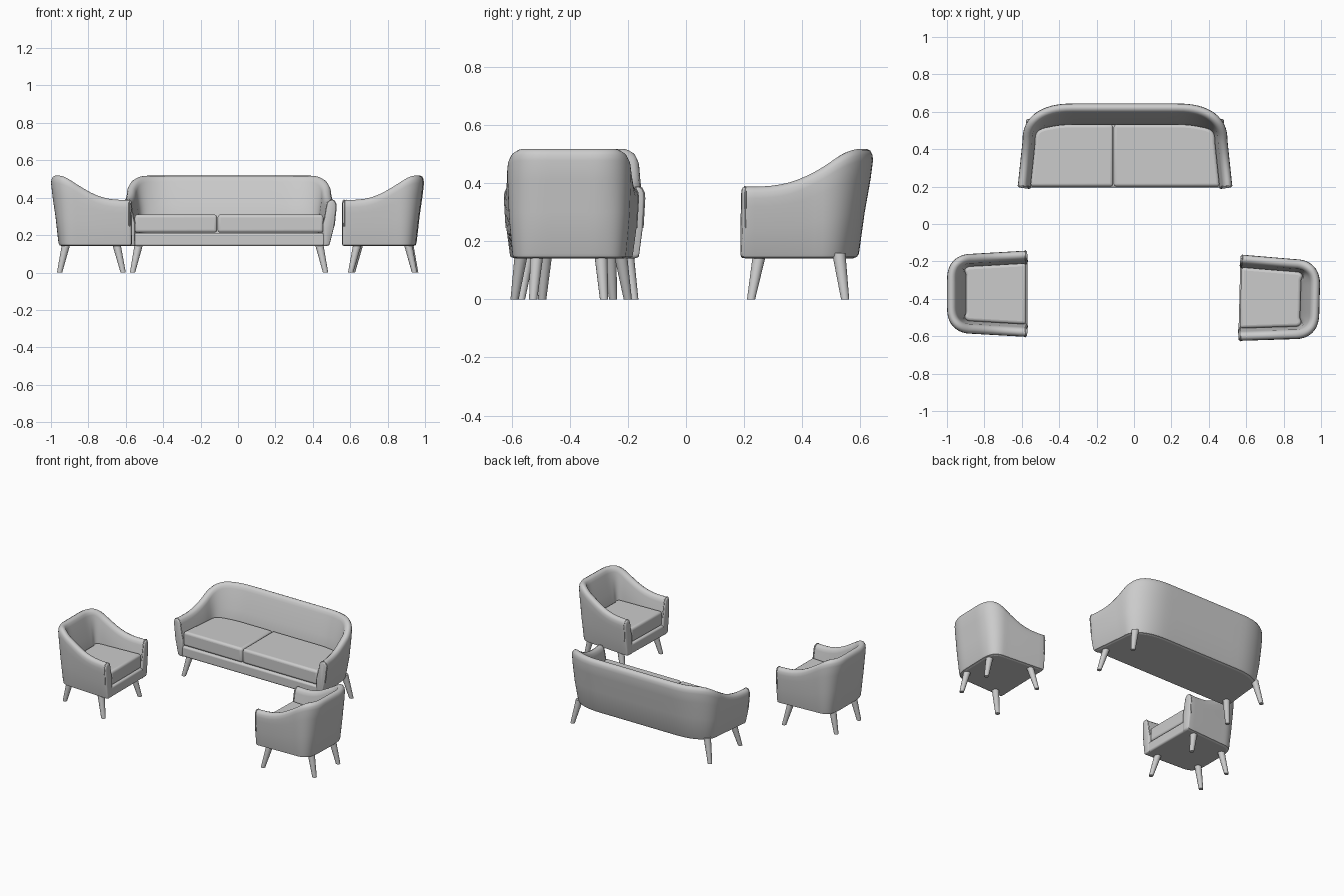
import bpy, bmesh, math
from mathutils import Vector, Matrix

if "Cube" in bpy.data.objects:
    bpy.data.objects.remove(bpy.data.objects["Cube"], do_unlink=True)

grey = bpy.data.materials.new("soft_grey")
grey.use_nodes = True
grey.diffuse_color = (0.6, 0.6, 0.6, 1)
grey.node_tree.nodes["Principled BSDF"].inputs["Base Color"].default_value = (0.6, 0.6, 0.6, 1)

FLOOR = 0.142   # underside of the upholstery
SEAT = 0.212    # top of the base rail


def finish(name, bm, place, bevel=0.0):
    """Turn a bmesh into a placed, smooth shaded object."""
    bmesh.ops.recalc_face_normals(bm, faces=bm.faces)
    mesh = bpy.data.meshes.new(name)
    bm.to_mesh(mesh)
    bm.free()
    obj = bpy.data.objects.new(name, mesh)
    bpy.context.collection.objects.link(obj)
    mesh.materials.append(grey)
    obj.matrix_world = place
    if bevel:
        mod = obj.modifiers.new("round_edges", 'BEVEL')
        mod.width, mod.segments = bevel, 4
        mod.limit_method, mod.angle_limit = 'ANGLE', math.radians(40)
    bpy.ops.object.select_all(action='DESELECT')
    bpy.context.view_layer.objects.active = obj
    obj.select_set(True)
    bpy.ops.object.shade_smooth_by_angle(angle=math.radians(40))
    return obj


def plan_path(half, depth, taper, rx, ry):
    """U-shaped outline from one arm front round the back to the other."""
    front, back = -depth / 2, depth / 2
    side = half - taper
    pts = []
    for i in range(8):
        k = i / 8
        pts.append(Vector((half - taper * k, front + (depth - ry) * k, 0)))
    for i in range(17):
        a = math.pi / 2 * i / 16
        pts.append(Vector((side - rx + rx * math.cos(a) ** 0.85,
                           back - ry + ry * math.sin(a) ** 0.85, 0)))
    for i in range(1, 5):
        pts.append(Vector(((side - rx) * (1 - i / 5), back, 0)))
    pts.append(Vector((0, back, 0)))
    pts += [Vector((-p.x, p.y, 0)) for p in reversed(pts[:-1])]
    inward = []
    for i in range(len(pts)):
        t = pts[min(i + 1, len(pts) - 1)] - pts[max(i - 1, 0)]
        inward.append(Vector((-t.y, t.x, 0)).normalized())
    return pts, inward


def blend(a, b, n):
    """Arm value on the sides, back value at the rear."""
    return a + (b - a) * n.y ** 2


def section(p, n, depth, flare, seat_in):
    """Wall cross-section as points running from outer foot to inner foot."""
    s = min(1, max(0, (p.y + depth / 2) / depth / 0.95))
    top = 0.388 + 0.13 * (1 - math.cos(math.pi * s ** 1.5)) / 2
    h = top - FLOOR
    f, d = blend(*flare, n), blend(*seat_in, n)
    bulge = blend(0.3, 0.52, n)
    prof = [(f + 0.012, FLOOR), (f, FLOOR + 0.004), (f * 0.88, FLOOR + 0.016),
            (f * bulge, FLOOR + h * 0.42), (f * bulge * 0.3, FLOOR + h * 0.72),
            (0, top - 0.04), (0.002, top - 0.02), (0.009, top - 0.006),
            (0.021, top), (0.034, top - 0.003), (0.045, top - 0.013),
            (0.051, top - 0.032), (d * 0.72 + 0.012, top - h * 0.4),
            (d, SEAT + 0.05), (d, FLOOR)]
    return [p + n * o + Vector((0, 0, z)) for o, z in prof]


def make_shell(name, path, depth, flare, seat_in, place):
    pts, inward = path
    rings = [section(p, n, depth, flare, seat_in) for p, n in zip(pts, inward)]

    # pillowed arm fronts
    def cap(ring):
        c = sum(ring, Vector()) / len(ring)
        out = []
        for fwd, k in ((0.007, 0.97), (0.011, 0.88), (0.013, 0.7)):
            out.append([Vector((c.x + (v.x - c.x) * k, v.y - fwd,
                                c.z + (v.z - c.z) * (1 - (1 - k) * 0.3))) for v in ring])
        return out
    ends = [rings[0], rings[-1]]
    rings = cap(rings[0])[::-1] + rings + cap(rings[-1])
    bm = bmesh.new()
    grid = [[bm.verts.new(v) for v in r] for r in rings]
    m = len(grid[0])
    for a, b in zip(grid, grid[1:]):
        for j in range(m):
            bm.faces.new((a[j], a[(j + 1) % m], b[(j + 1) % m], b[j]))
    bm.faces.new(grid[0])
    bm.faces.new(grid[-1])
    finish(name + "_shell", bm, place)

    # piping round the arm fronts
    for side, ring in zip(("left", "right"), ends):
        cu = bpy.data.curves.new(name + "_piping", 'CURVE')
        cu.dimensions, cu.bevel_depth, cu.bevel_resolution = '3D', 0.003, 2
        sp = cu.splines.new('POLY')
        loop = [v for v in ring if v.z > SEAT]
        sp.points.add(len(loop) - 1)
        for q, v in zip(sp.points, loop):
            q.co = (v.x, v.y - 0.003, v.z, 1)
        cu.materials.append(grey)
        obj = bpy.data.objects.new(f"{name}_{side}_piping", cu)
        bpy.context.collection.objects.link(obj)
        obj.matrix_world = place


def prism(name, outline, z0, z1, bevel, place):
    bm = bmesh.new()
    face = bm.faces.new([bm.verts.new((p.x, p.y, z0)) for p in outline])
    up = bmesh.ops.extrude_face_region(bm, geom=[face])["geom"]
    bmesh.ops.translate(bm, vec=(0, 0, z1 - z0),
                        verts=[v for v in up if isinstance(v, bmesh.types.BMVert)])
    finish(name, bm, place, bevel)


def make_leg(name, foot, top, place):
    bm = bmesh.new()
    bmesh.ops.create_cone(bm, cap_ends=True, segments=20, radius1=0.014,
                          radius2=0.023, depth=0.16)
    for v in bm.verts:
        k = v.co.z / 0.16 + 0.5
        v.co += Vector((*foot, 0.08)).lerp(Vector((*top, 0.08)), k)
    finish(name, bm, place)


def make_seat(name, place, half, depth, taper, corner, flare, seat_in, splits, legs):
    path = plan_path(half, depth, taper, *corner)
    make_shell(name, path, depth, flare, seat_in, place)
    front = -depth / 2

    # base rail filling the outline
    base = [p + n * (blend(*flare, n) + 0.003) for p, n in zip(*path)]
    base[0].y = base[-1].y = front - 0.014
    prism(name + "_base", base, FLOOR - 0.001, SEAT, 0.012, place)

    # loose cushions, following the inner wall
    inner = [p + n * (blend(*seat_in, n) - 0.003) for p, n in zip(*path)]
    inner[0].y = inner[-1].y = front - 0.008
    back = max(p.y for p in inner)
    for i, (a, b) in enumerate(zip(splits, splits[1:])):
        outline = [p for p in inner if a + 0.01 < p.x < b - 0.01]
        if b < half:
            outline = [Vector((b - 0.001, front - 0.008, 0)), Vector((b - 0.001, back, 0))] + outline
        if a > -half:
            outline += [Vector((a + 0.001, back, 0)), Vector((a + 0.001, front - 0.008, 0))]
        prism(f"{name}_cushion_{i + 1}", outline, SEAT + 0.001, 0.31, 0.016, place)

    # splayed tapered legs
    for label, fx, fy, tx, ty in legs:
        for side, s in (("left", 1), ("right", -1)):
            make_leg(f"{name}_{label}_{side}_leg", (s * fx, fy), (s * tx, ty), place)


make_seat("sofa", Matrix.Translation((-0.048, 0.426, 0)), 0.573, 0.436, 0.025,
          (0.27, 0.2), (0.038, 0.055), (0.07, 0.115), (-1, -0.062, 1),
          (("front", 0.516, -0.202, 0.48, -0.172), ("back", 0.516, 0.122, 0.48, 0.1)))

chairs = (("left_armchair", 0.785, -0.4, -91.5), ("right_armchair", -0.792, -0.373, 90))
for name, x, y, turn in chairs:
    place = Matrix.Translation((x, y, 0)) @ Matrix.Rotation(math.radians(turn), 4, 'Z')
    make_seat(name, place, 0.23, 0.415, 0.016, (0.14, 0.14), (0.02, 0.045),
              (0.07, 0.105), (-1, 1),
              (("front", 0.195, -0.178, 0.17, -0.14), ("back", 0.122, 0.162, 0.11, 0.125)))
